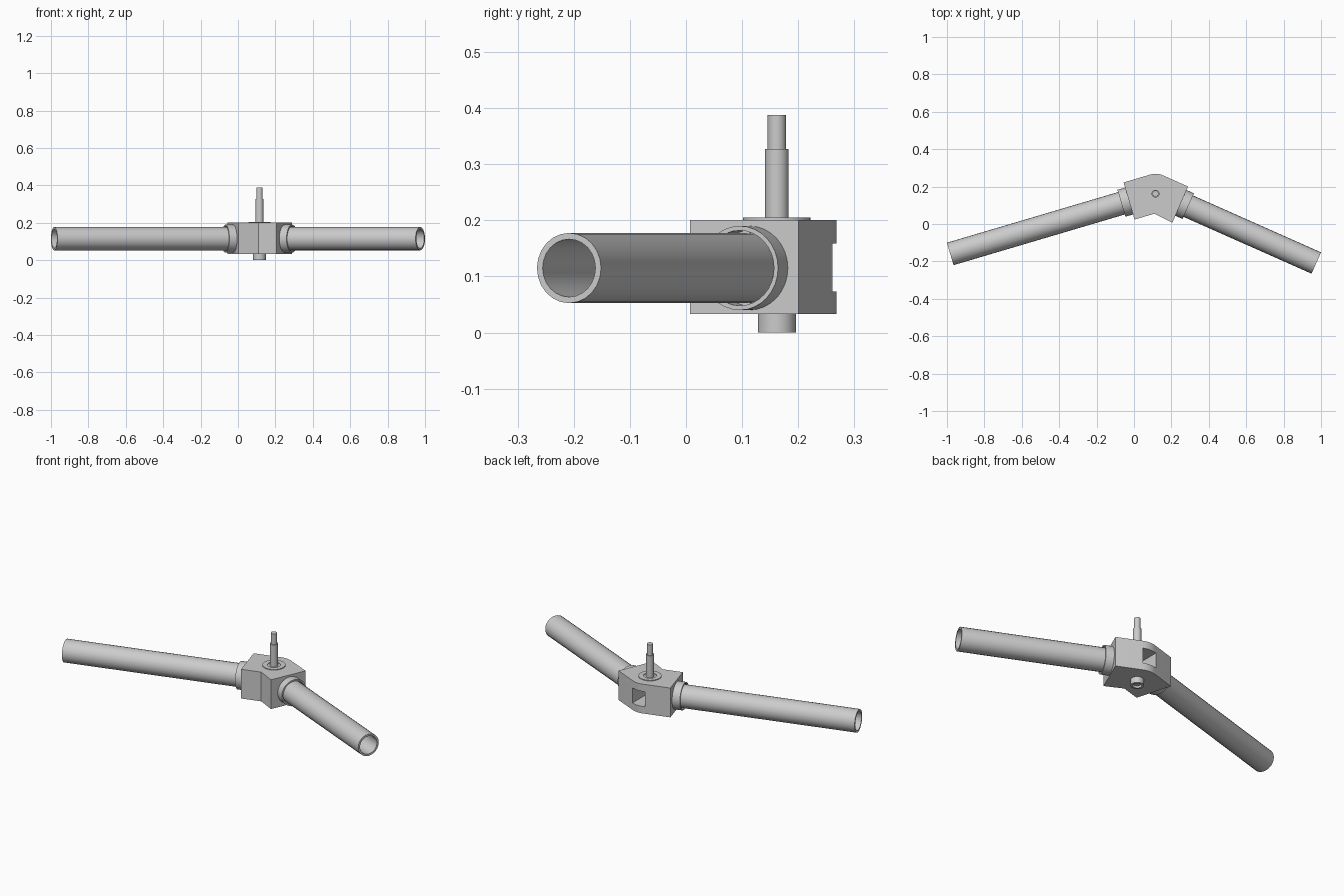
import bpy, bmesh, math
from mathutils import Matrix, Vector

if "Cube" in bpy.data.objects:
    bpy.data.objects.remove(bpy.data.objects["Cube"])

grey = bpy.data.materials.new("light grey")
grey.diffuse_color = (0.6, 0.6, 0.6, 1)
grey.use_nodes = True
grey.node_tree.nodes["Principled BSDF"].inputs["Base Color"].default_value = grey.diffuse_color

CX, CY = 0.115, 0.162            # spindle axis
MID = 0.115                      # tube axis height
LEFT, RIGHT = math.radians(16.5), math.radians(24)


def finish(bm, name, matrix=None, smooth=True):
    bmesh.ops.recalc_face_normals(bm, faces=bm.faces)
    me = bpy.data.meshes.new(name)
    bm.to_mesh(me)
    bm.free()
    ob = bpy.data.objects.new(name, me)
    bpy.context.collection.objects.link(ob)
    me.materials.append(grey)
    if matrix:
        me.transform(matrix)
    if smooth:
        bpy.ops.object.select_all(action='DESELECT')
        ob.select_set(True)
        bpy.context.view_layer.objects.active = ob
        bpy.ops.object.shade_smooth_by_angle(angle=math.radians(30))
    return ob


def lathe(name, profile, matrix, sides=32):
    """Spin a closed (radius, height) loop around z."""
    bm = bmesh.new()
    rings = []
    for r, z in profile:
        if r == 0:
            rings.append([bm.verts.new((0, 0, z))] * sides)
        else:
            rings.append([bm.verts.new((r * math.cos(math.tau * i / sides),
                                        r * math.sin(math.tau * i / sides), z))
                          for i in range(sides)])
    for a, b in zip(rings, rings[1:] + rings[:1]):
        for i in range(sides):
            j = (i + 1) % sides
            vs = list(dict.fromkeys((a[i], a[j], b[j], b[i])))
            if len(vs) > 2:
                bm.faces.new(vs)
    return finish(bm, name, matrix)


def pipe(name, outer, inner, z0, z1, matrix, sides=32):
    return lathe(name, [(inner, z0), (outer, z0), (outer, z1), (inner, z1)], matrix, sides)


def prism(name, pts, z0, z1, smooth):
    bm = bmesh.new()
    f = bm.faces.new([bm.verts.new((x, y, z0)) for x, y in pts])
    ext = bmesh.ops.extrude_face_region(bm, geom=[f])
    bmesh.ops.translate(bm, vec=(0, 0, z1 - z0),
                        verts=[v for v in ext["geom"] if isinstance(v, bmesh.types.BMVert)])
    return finish(bm, name, smooth=smooth)


# Angled joint block with a rounded back
outline = [(-0.056, 0.222), (0.003, 0.024), (0.109, 0.055), (0.205, 0.007), (0.289, 0.2004)]
for i in range(9):
    a = math.pi / 2 - RIGHT + (LEFT + RIGHT) * i / 8
    outline.append((CX + 0.106 * math.cos(a), CY + 0.106 * math.sin(a)))
block = prism("joint_block", outline, 0.033, 0.201, True)

# Window pocket in the back of the block
cutter = prism("window_cutter", [(0.076, 0.13), (0.158, 0.13), (0.158, 0.32), (0.076, 0.32)],
               0.073, 0.159, False)
cutter.hide_render = True
cutter.hide_viewport = True
cut = block.modifiers.new("window", 'BOOLEAN')
cut.object = cutter
cut.operation = 'DIFFERENCE'
cut.solver = 'EXACT'

# Tubes and collars: local z runs from the block face to the outer end
for side, face, end in (("left", (-0.026, 0.123), (-0.9825, -0.16)),
                        ("right", (0.2505, 0.113), (0.9745, -0.2085))):
    a, b = Vector((*face, MID)), Vector((*end, MID))
    m = Matrix.Translation(a) @ (b - a).to_track_quat('Z', 'Y').to_matrix().to_4x4()
    pipe(side + "_tube", 0.0625, 0.0515, -0.01, (b - a).length, m, 24)
    pipe(side + "_collar", 0.075, 0.067, -0.005, 0.043, m)

# Stepped spindle, top washer and bottom boss on one upright axis
axis = Matrix.Translation((CX, CY, 0))
lathe("spindle", [(0, 0.008), (0.017, 0.008), (0.017, 0.03), (0.021, 0.03), (0.021, 0.327),
                  (0.0165, 0.327), (0.0165, 0.388), (0, 0.388)], axis)
pipe("top_washer", 0.06, 0.034, 0.198, 0.205, axis)
pipe("bottom_boss", 0.034, 0.023, 0.0, 0.036, axis)
